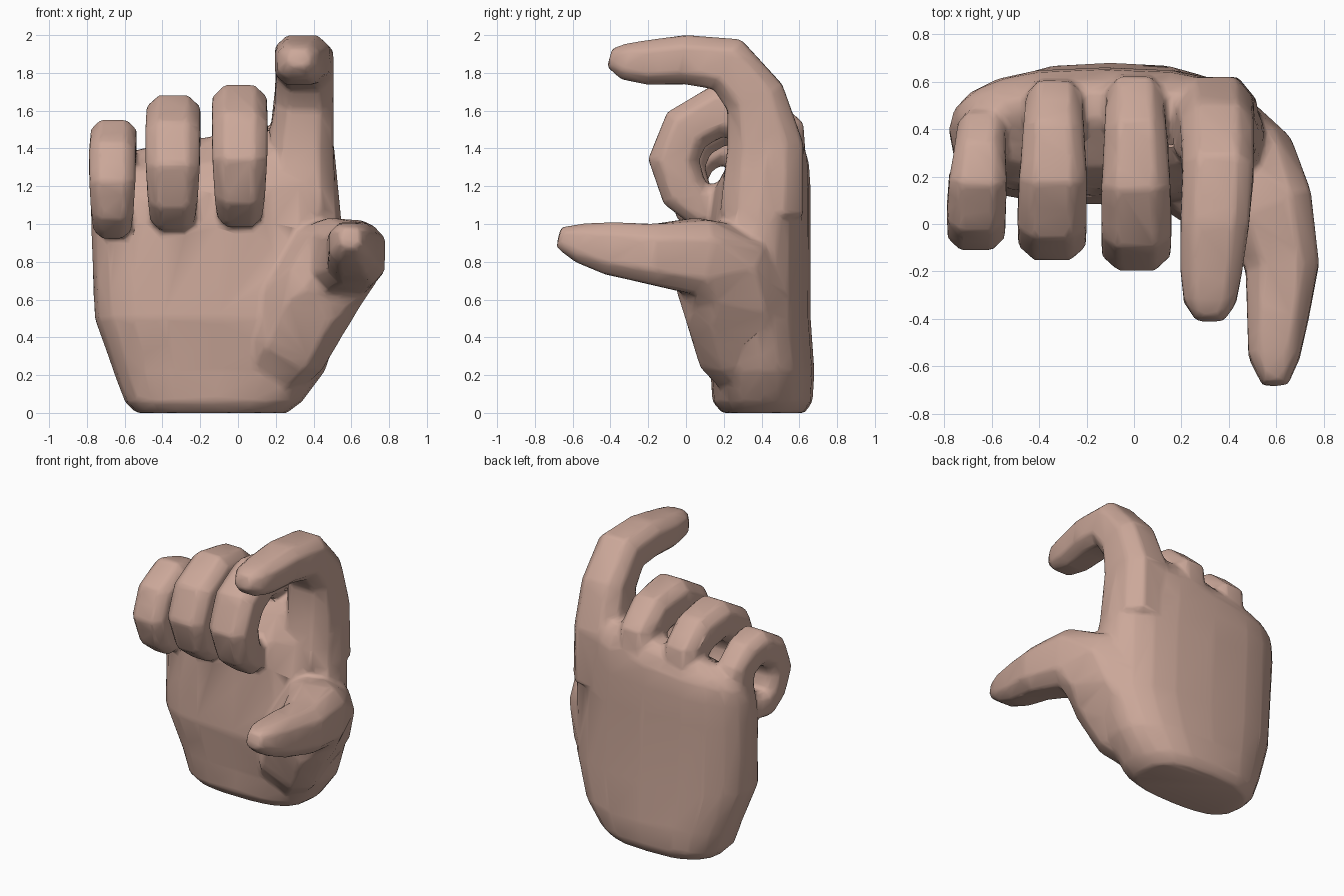
import bpy, bmesh, math
from mathutils import Vector

cube = bpy.data.objects.get("Cube")
if cube:
    bpy.data.objects.remove(cube)

skin = bpy.data.materials.new("skin")
skin.use_nodes = True
skin.diffuse_color = (0.6, 0.39, 0.32, 1)
skin.node_tree.nodes["Principled BSDF"].inputs["Base Color"].default_value = skin.diffuse_color


def loft(name, rings):
    """Skin a list of equal-length point rings and close both ends."""
    bm = bmesh.new()
    loops = [[bm.verts.new(p) for p in ring] for ring in rings]
    n = len(loops[0])
    for a, b in zip(loops, loops[1:]):
        for i in range(n):
            j = (i + 1) % n
            bm.faces.new((a[i], a[j], b[j], b[i]))
    bm.faces.new(loops[0][::-1])
    bm.faces.new(loops[-1])
    bmesh.ops.recalc_face_normals(bm, faces=bm.faces)
    mesh = bpy.data.meshes.new(name)
    bm.to_mesh(mesh)
    bm.free()
    obj = bpy.data.objects.new(name, mesh)
    bpy.context.collection.objects.link(obj)
    mesh.materials.append(skin)
    return obj


def digit(name, path):
    """Chamfered-box tube along (x, y, z, half width, half thickness) stations."""
    k = 0.55
    outline = [(1, k), (k, 1), (-k, 1), (-1, k), (-1, -k), (-k, -1), (k, -1), (1, -k)]
    centres = [Vector(p[:3]) for p in path]
    rings = []
    for i, (c, p) in enumerate(zip(centres, path)):
        t = (centres[min(i + 1, len(path) - 1)] - centres[max(i - 1, 0)]).normalized()
        side = Vector((1, 0, 0))
        side = (side - t * side.dot(t)).normalized()
        up = side.cross(t)
        rings.append([c + side * p[3] * u + up * p[4] * v for u, v in outline])
    return loft(name, rings)


def section(z, x0, x1, y0, y1, tilt=0, n=20):
    """Palm cross-section: boxy towards the front, arched across the back."""
    ring = []
    for i in range(n):
        a = 2 * math.pi * i / n
        c, s = math.cos(a), math.sin(a)
        u = math.copysign(abs(c) ** 0.7, c)
        v = s if s > 0 else -abs(s) ** 0.7
        ring.append(((x0 + x1) / 2 + u * (x1 - x0) / 2,
                     (y0 + y1) / 2 + v * (y1 - y0) / 2, z + tilt * u))
    return ring


# Palm, from wrist to knuckles
palm = loft("palm", [
    section(0, -0.54, 0.26, 0.19, 0.63),
    section(0.06, -0.6, 0.34, 0.14, 0.67),
    section(0.22, -0.66, 0.46, 0.13, 0.68),
    section(0.5, -0.76, 0.56, 0.08, 0.66),
    section(1.0, -0.78, 0.55, 0.12, 0.66),
    section(1.18, -0.78, 0.53, 0.15, 0.66, 0.04),
    section(1.33, -0.75, 0.51, 0.24, 0.65, 0.08),
    section(1.41, -0.68, 0.45, 0.36, 0.61, 0.09),
    section(1.47, -0.55, 0.36, 0.44, 0.56, 0.08),
])

# Thumb with its fleshy base
thumb = digit("thumb", [
    (0.08, 0.4, 0.1, 0.14, 0.14),
    (0.25, 0.29, 0.36, 0.22, 0.24),
    (0.37, 0.25, 0.6, 0.24, 0.27),
    (0.47, 0.18, 0.77, 0.23, 0.25),
    (0.57, 0.05, 0.83, 0.19, 0.2),
    (0.625, -0.18, 0.84, 0.155, 0.16),
    (0.605, -0.4, 0.87, 0.128, 0.14),
    (0.59, -0.56, 0.9, 0.108, 0.105),
    (0.595, -0.675, 0.93, 0.055, 0.055),
])

# Index finger, hooked forward
index = digit("index_finger", [
    (0.34, 0.4, 1.05, 0.18, 0.22),
    (0.335, 0.42, 1.42, 0.17, 0.2),
    (0.35, 0.365, 1.67, 0.155, 0.16),
    (0.355, 0.22, 1.845, 0.15, 0.15),
    (0.34, 0.0, 1.87, 0.145, 0.13),
    (0.325, -0.2, 1.855, 0.13, 0.118),
    (0.32, -0.33, 1.86, 0.11, 0.095),
    (0.32, -0.405, 1.88, 0.06, 0.05),
])

# Curled fingers share one curl: (y, z, width scale, half thickness)
curl = [
    (0.42, 1.1, 0.8, 0.14),
    (0.49, 1.32, 0.84, 0.15),
    (0.48, 1.47, 0.84, 0.155),
    (0.38, 1.56, 0.9, 0.15),
    (0.17, 1.6, 1.0, 0.14),
    (0.0, 1.5, 1.02, 0.135),
    (-0.065, 1.34, 1.0, 0.135),
    (-0.01, 1.17, 0.92, 0.125),
    (0.08, 1.095, 0.84, 0.12),
    (0.21, 1.11, 0.65, 0.11),
]
parts = [thumb, index]
# name, x at knuckle, x at tip, half width, knuckle y shift, curl y shift, z shift, scale
for name, x0, x1, w, back, front, dz, s in (
        ("middle_finger", 0.0, 0.01, 0.145, 0.0, 0.0, 0.0, 1.0),
        ("ring_finger", -0.33, -0.345, 0.143, 0.01, 0.03, -0.02, 0.95),
        ("little_finger", -0.63, -0.665, 0.122, -0.06, 0.04, -0.07, 0.84)):
    path = []
    for i, (y, z, k, t) in enumerate(curl):
        x = x0 + (x1 - x0) * min(i / 5, 1)
        dy = back if y > 0.3 else front
        path.append((x, 0.08 + (y - 0.08) * s + dy, 1.05 + (z - 1.05) * s + dz, w * k, t * s))
    parts.append(digit(name, path))

# Fuse the digits and palm into one skin
bpy.ops.object.select_all(action="DESELECT")
for obj in parts + [palm]:
    obj.select_set(True)
bpy.context.view_layer.objects.active = palm
bpy.ops.object.join()
palm.name = "hand"
fuse = palm.modifiers.new("fuse", "REMESH")
fuse.mode = "VOXEL"
fuse.voxel_size = 0.015
blend = palm.modifiers.new("blend", "SMOOTH")
blend.factor = 0.5
blend.iterations = 8
simplify = palm.modifiers.new("simplify", "DECIMATE")
simplify.ratio = 0.05
for m in list(palm.modifiers):
    bpy.ops.object.modifier_apply(modifier=m.name)
bpy.ops.object.shade_smooth_by_angle(angle=math.radians(50))
